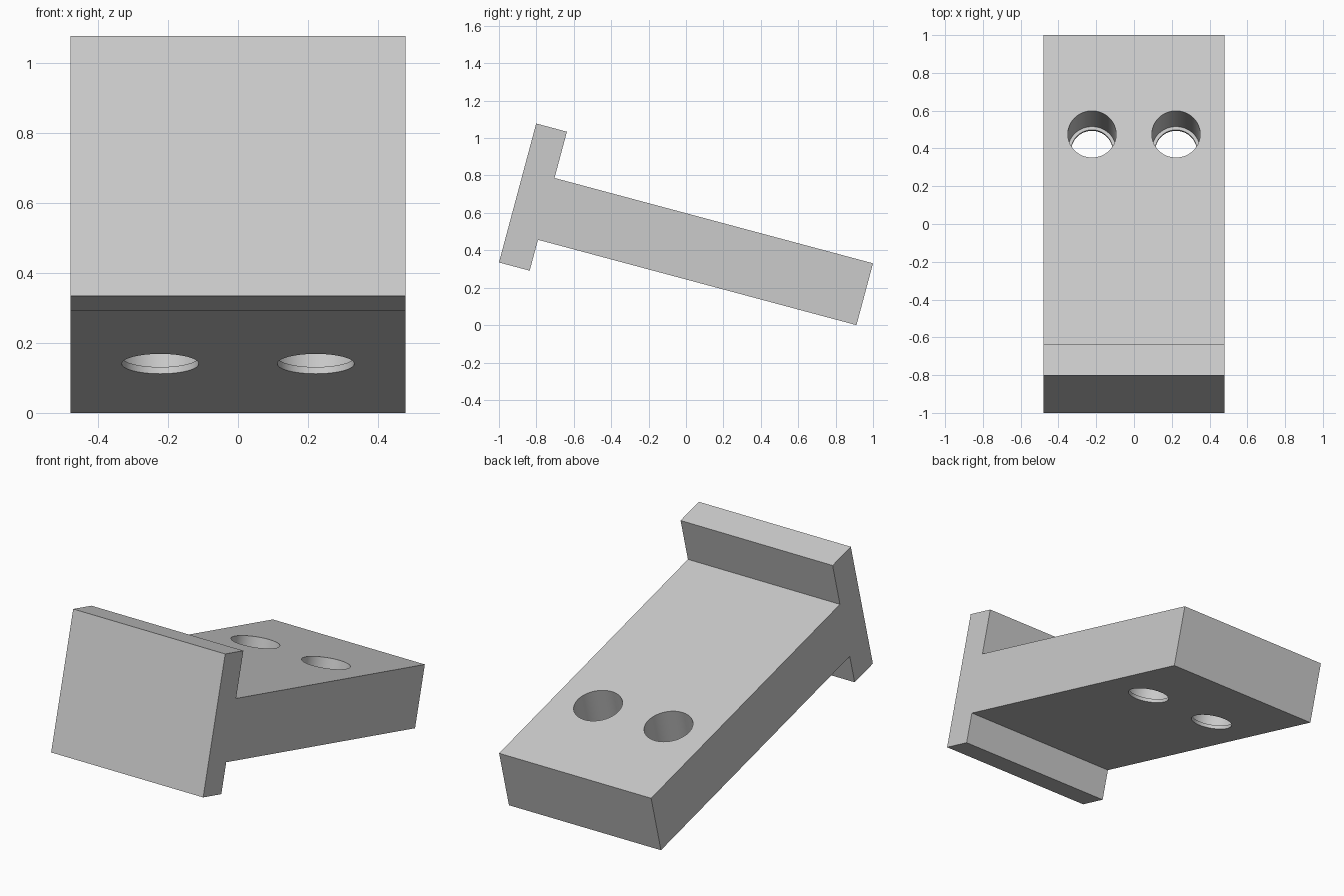
import bpy, bmesh, math

if "Cube" in bpy.data.objects:
    bpy.data.objects.remove(bpy.data.objects["Cube"])

TILT = math.radians(-15)
ORIGIN = (0, -1.0, 0.335)
HALF_W = 0.48
PLATE_T, PLATE_H = 0.17, 0.769
BAR_LOW, BAR_TOP, BAR_END = 0.171, 0.513, 1.933
HOLE_X, HOLE_Y = 0.2225, 1.39

grey = bpy.data.materials.new("light_grey")
grey.diffuse_color = (0.6, 0.6, 0.6, 1)
grey.use_nodes = True
grey.node_tree.nodes["Principled BSDF"].inputs["Base Color"].default_value = grey.diffuse_color


def add_object(name, bm):
    bmesh.ops.recalc_face_normals(bm, faces=bm.faces)
    mesh = bpy.data.meshes.new(name)
    bm.to_mesh(mesh)
    bm.free()
    mesh.materials.append(grey)
    obj = bpy.data.objects.new(name, mesh)
    bpy.context.collection.objects.link(obj)
    return obj


def cylinder(name, x, radius, low, high):
    bm = bmesh.new()
    bmesh.ops.create_cone(bm, cap_ends=True, segments=64, radius1=radius,
                          radius2=radius, depth=high - low)
    bmesh.ops.translate(bm, verts=bm.verts, vec=(x, HOLE_Y, (low + high) / 2))
    return add_object(name, bm)


# T-shaped side profile, extruded across the width
profile = [(0, 0), (PLATE_T, 0), (PLATE_T, BAR_LOW), (BAR_END, BAR_LOW),
           (BAR_END, BAR_TOP), (PLATE_T, BAR_TOP), (PLATE_T, PLATE_H),
           (0, PLATE_H)]
bm = bmesh.new()
face = bm.faces.new([bm.verts.new((-HALF_W, y, z)) for y, z in profile])
ext = bmesh.ops.extrude_face_region(bm, geom=[face])
bmesh.ops.translate(bm, vec=(2 * HALF_W, 0, 0),
                    verts=[g for g in ext["geom"] if isinstance(g, bmesh.types.BMVert)])
bracket = add_object("tee_bracket", bm)

# Two stepped screw holes: wide bore with a thin lip at the underside
cutters = []
for x in (-HOLE_X, HOLE_X):
    cutters.append(cylinder("wide_bore_cutter", x, 0.128, BAR_LOW + 0.02, 0.7))
    cutters.append(cylinder("narrow_bore_cutter", x, 0.11, 0.05, 0.6))
for cutter in cutters:
    cutter.hide_render = True
    mod = bracket.modifiers.new("bore", 'BOOLEAN')
    mod.operation = 'DIFFERENCE'
    mod.solver = 'EXACT'
    mod.object = cutter

# Apply the cuts, then remove the cutters
bpy.context.view_layer.objects.active = bracket
bracket.select_set(True)
for mod in list(bracket.modifiers):
    bpy.ops.object.modifier_apply(modifier=mod.name)
for cutter in cutters:
    bpy.data.objects.remove(cutter)

# Smooth bores with crisp edges, then lean the whole bracket
bpy.ops.object.select_all(action='DESELECT')
bracket.select_set(True)
bpy.context.view_layer.objects.active = bracket
bpy.ops.object.shade_smooth_by_angle(angle=math.radians(30))
bracket.rotation_euler = (TILT, 0, 0)
bracket.location = ORIGIN
